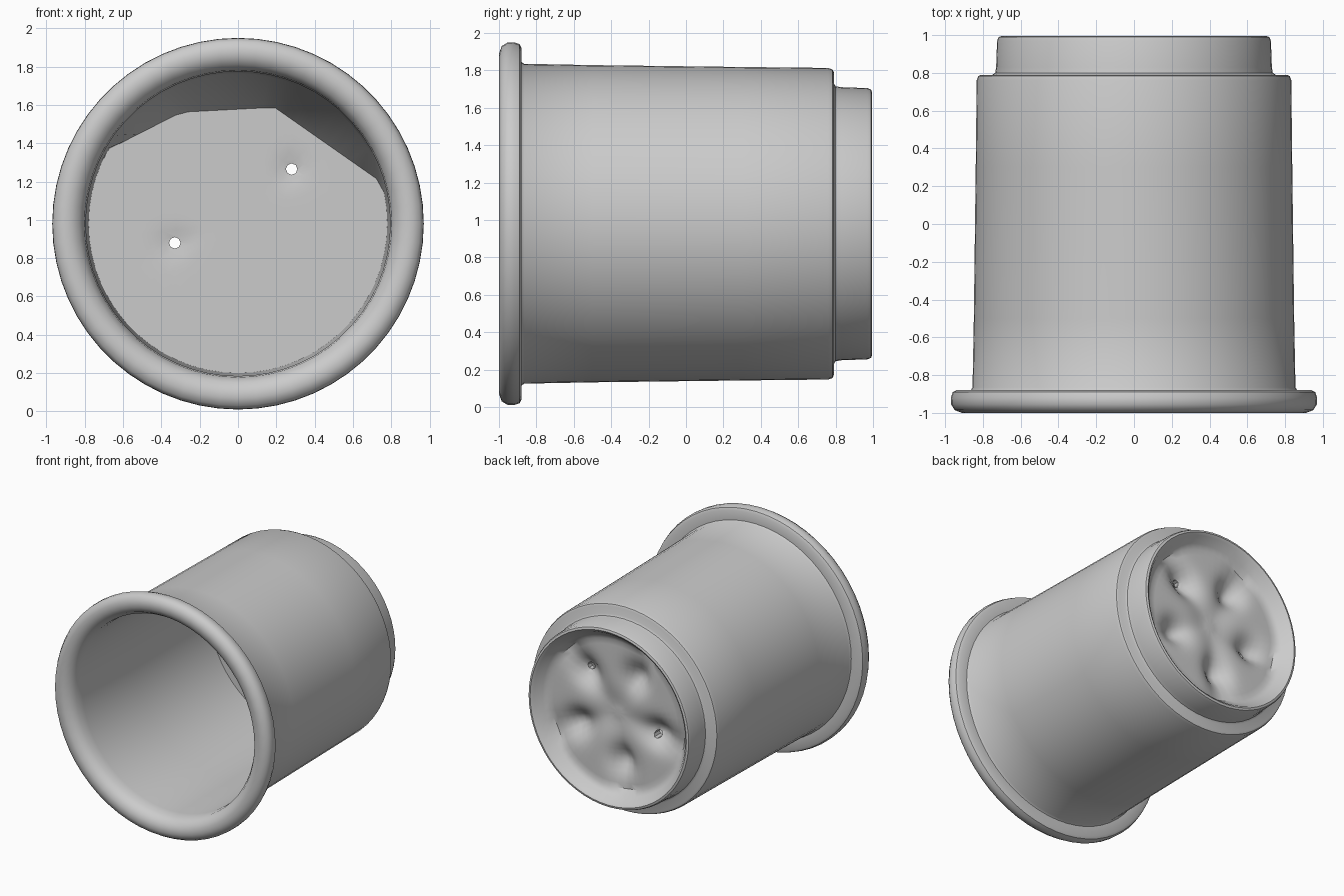
import bpy, bmesh
from math import sin, cos, pi, radians, exp, hypot

cube = bpy.data.objects.get("Cube")
if cube:
    bpy.data.objects.remove(cube)

SEGS = 60
CENTRE_Z = 0.98
PITS = [radians(46 + 72 * i) for i in range(5)]
HOLES = [(0.28, 0.285), (-0.33, -0.1)]

grey = bpy.data.materials.new("plain_grey")
grey.use_nodes = True
grey.diffuse_color = (0.6, 0.6, 0.6, 1)
grey.node_tree.nodes["Principled BSDF"].inputs["Base Color"].default_value = (0.6, 0.6, 0.6, 1)


def bump(d, width):
    return exp(-(d / width) ** 2)


def base_depth(x, z):
    """Underside: five puffy lobes parted by valleys with a pit in each."""
    r = hypot(x, z)
    y = 0.9 - 0.03 * bump(r, 0.13)
    for a in PITS:
        along, across = x * cos(a) + z * sin(a), z * cos(a) - x * sin(a)
        y -= 0.07 * bump(hypot(along - 0.38, across), 0.1)
        if along > 0:
            y -= 0.035 * bump(across, 0.1) * min(1, along / 0.3)
    return y


def floor_depth(x, z):
    return 0.75 + 0.02 * sum(bump(hypot(x - a, z - b), 0.07) for a, b in HOLES)


def floor_radius(t):
    """Inner floor outline, flattened along the top by three chords."""
    r = 0.78
    for deg, dist in ((55, 0.607), (93, 0.597), (117, 0.653)):
        c = cos(t - radians(deg))
        if c > 0:
            r = min(r, dist / c)
    return r


# Side profile (radius, y) from the inner wall, over the rim, to the foot
profile = [(0.785, 0.4), (0.79, -0.2), (0.795, -0.86), (0.802, -0.93),
           (0.83, -0.975), (0.87, -0.997), (0.91, -1), (0.95, -0.985),
           (0.968, -0.955), (0.97, -0.92), (0.96, -0.89), (0.94, -0.88),
           (0.865, -0.88), (0.855, -0.865), (0.848, -0.5), (0.838, 0.3),
           (0.833, 0.76), (0.825, 0.783), (0.81, 0.79), (0.75, 0.79),
           (0.735, 0.8), (0.73, 0.83), (0.725, 0.97), (0.717, 0.99),
           (0.7, 0.995), (0.68, 0.98), (0.64, 0.92)]

bm = bmesh.new()
angles = [2 * pi * i / SEGS for i in range(SEGS)]


def ring(radius, depth):
    verts = []
    for t in angles:
        r = radius(t)
        x, z = r * cos(t), r * sin(t)
        verts.append(bm.verts.new((x, depth(x, z), z + CENTRE_Z)))
    return verts


rings = []
# Inner floor, from the middle outward
for k in range(1, 13):
    rings.append(ring(lambda t: floor_radius(t) * k / 12, floor_depth))
# Walls, rim, body and foot
for rad, y in profile:
    rings.append(ring(lambda t: rad, lambda x, z: y))
# Lobed underside, from the edge to the middle
for k in range(14, 0, -1):
    rings.append(ring(lambda t: 0.6 * k / 14, base_depth))

for a, b in zip(rings, rings[1:]):
    for i in range(SEGS):
        j = (i + 1) % SEGS
        bm.faces.new((a[i], a[j], b[j], b[i]))
for end, depth in ((rings[0], floor_depth), (rings[-1], base_depth)):
    mid = bm.verts.new((0, depth(0, 0), CENTRE_Z))
    for i in range(SEGS):
        bm.faces.new((end[i], end[(i + 1) % SEGS], mid))
bmesh.ops.recalc_face_normals(bm, faces=bm.faces)

mesh = bpy.data.meshes.new("pot")
bm.to_mesh(mesh)
bm.free()
mesh.materials.append(grey)
pot = bpy.data.objects.new("pot", mesh)
bpy.context.collection.objects.link(pot)

# Drain holes through the floor
for x, z in HOLES:
    bpy.ops.mesh.primitive_cylinder_add(vertices=8, radius=0.03, depth=0.6,
                                        location=(x, 0.8, z + CENTRE_Z),
                                        rotation=(pi / 2, 0, 0))
    cutter = bpy.context.object
    cutter.name = "drain_hole_cutter"
    cutter.hide_render = True
    cutter.data.materials.append(grey)
    mod = pot.modifiers.new("drain_hole", 'BOOLEAN')
    mod.operation, mod.solver, mod.object = 'DIFFERENCE', 'EXACT', cutter
    bpy.context.view_layer.objects.active = pot
    bpy.ops.object.modifier_apply(modifier=mod.name)
    bpy.data.objects.remove(cutter)

bpy.ops.object.select_all(action='DESELECT')
pot.select_set(True)
bpy.context.view_layer.objects.active = pot
bpy.ops.object.shade_smooth_by_angle(angle=radians(40))
